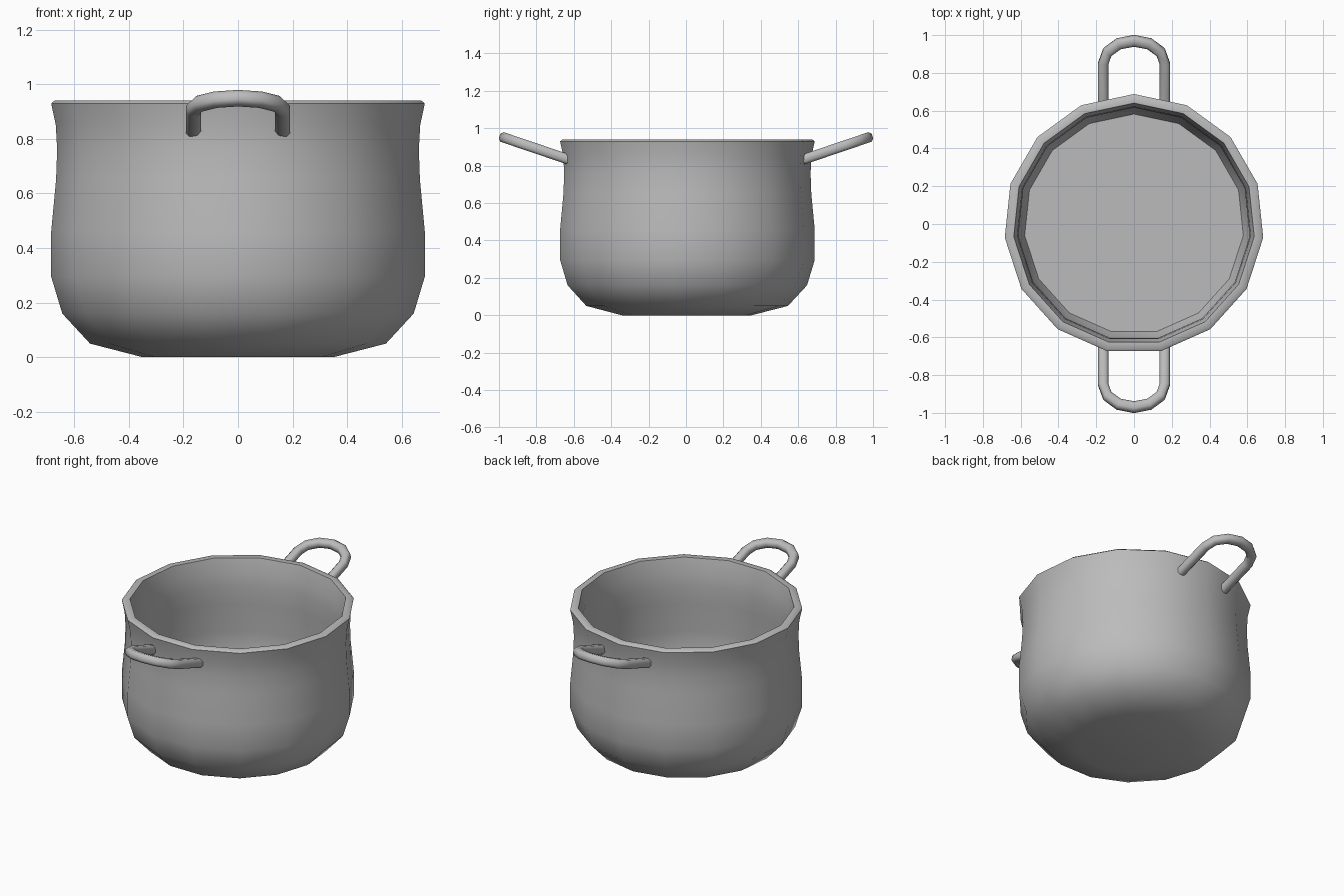
import bpy, bmesh, math
from mathutils import Vector

cube = bpy.data.objects.get("Cube")
if cube:
    bpy.data.objects.remove(cube, do_unlink=True)

# Single brushed grey colour
metal = bpy.data.materials.new("grey_metal")
metal.use_nodes = True
GREY = (0.5, 0.5, 0.5, 1)
metal.diffuse_color = GREY
metal.node_tree.nodes["Principled BSDF"].inputs["Base Color"].default_value = GREY


def finish(name, bm, angle):
    """Turn a bmesh into a named, smooth-shaded object."""
    bmesh.ops.recalc_face_normals(bm, faces=bm.faces)
    mesh = bpy.data.meshes.new(name)
    bm.to_mesh(mesh)
    bm.free()
    mesh.materials.append(metal)
    obj = bpy.data.objects.new(name, mesh)
    bpy.context.collection.objects.link(obj)
    bpy.ops.object.select_all(action='DESELECT')
    obj.select_set(True)
    bpy.context.view_layer.objects.active = obj
    bpy.ops.object.shade_smooth_by_angle(angle=math.radians(angle))
    return obj


def bridge(bm, a, b):
    """Join two closed rings of vertices with quads."""
    n = len(a)
    for i in range(n):
        j = (i + 1) % n
        bm.faces.new((a[i], a[j], b[j], b[i]))


# Pot body: outer wall, rim, inner wall and floor as (radius, height)
SIDES = 15
profile = [
    (0.35, 0), (0.545, 0.05), (0.647, 0.16), (0.688, 0.295), (0.688, 0.46),
    (0.67, 0.65), (0.666, 0.76), (0.671, 0.85), (0.688, 0.93),
    (0.675, 0.94), (0.64, 0.938),
    (0.621, 0.85), (0.616, 0.76), (0.62, 0.65), (0.638, 0.46),
    (0.638, 0.295), (0.582, 0.16),
]
bm = bmesh.new()
rings = []
for r, z in profile:
    ring = []
    for i in range(SIDES):
        a = math.pi / 2 + math.tau * i / SIDES
        ring.append(bm.verts.new((r * math.cos(a), r * math.sin(a), z)))
    rings.append(ring)
for a, b in zip(rings, rings[1:]):
    bridge(bm, a, b)
bm.faces.new(rings[0])     # underside
bm.faces.new(rings[-1])    # inside floor
finish("pot_body", bm, 45)


# Handles: a chamfered bar swept along a tilted U
def make_handle(name, side):
    half_width, root, bend, tip = 0.163, 0.625, 0.85, 0.97
    path = [Vector((half_width, root))]
    for i in range(7):
        a = math.pi * i / 6
        path.append(Vector((half_width * math.cos(a),
                            bend + (tip - bend) * math.sin(a))))
    path.append(Vector((-half_width, root)))

    tilt = math.radians(18.7)
    h, c = 0.027, 0.014
    section = [(h, c), (c, h), (-c, h), (-h, c),
               (-h, -c), (-c, -h), (c, -h), (h, -c)]
    bm = bmesh.new()
    rings = []
    for i, p in enumerate(path):
        before = path[max(i - 1, 0)]
        after = path[min(i + 1, len(path) - 1)]
        d = (after - before).normalized()
        out = Vector((d.y, -d.x))
        ring = []
        for u, v in section:
            q = p + out * u
            y = q.y - v * math.sin(tilt)
            z = 0.832 + (q.y - root) * math.tan(tilt) + v * math.cos(tilt)
            ring.append(bm.verts.new((q.x, side * y, z)))
        rings.append(ring)
    for a, b in zip(rings, rings[1:]):
        bridge(bm, a, b)
    bm.faces.new(rings[0])
    bm.faces.new(rings[-1])
    finish(name, bm, 50)


make_handle("front_handle", -1)
make_handle("back_handle", 1)
